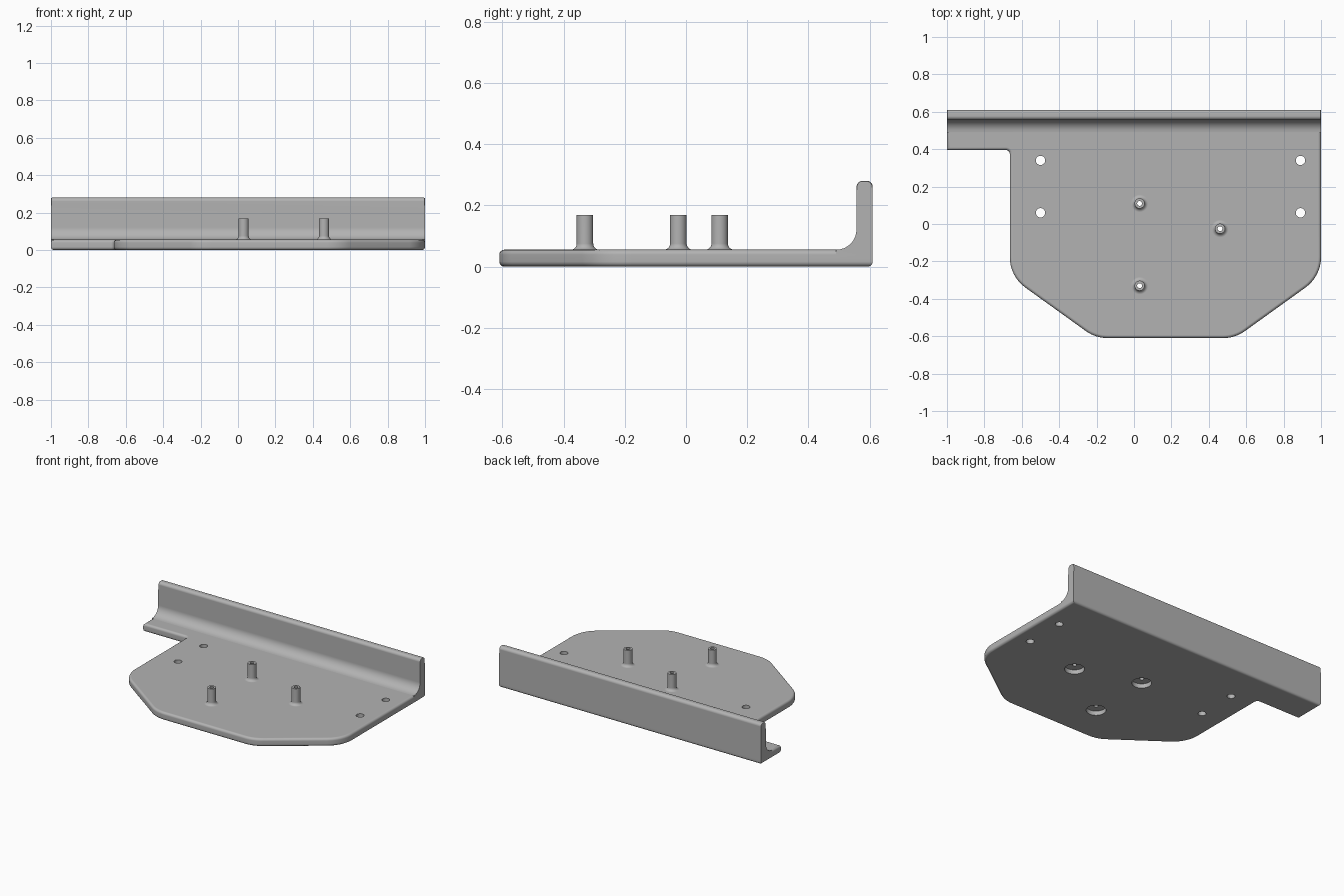
import bpy, bmesh, math
from mathutils import Vector

cube = bpy.data.objects.get("Cube")
if cube:
    bpy.data.objects.remove(cube, do_unlink=True)

THICK = 0.055
BACK = 0.61
TOP = 0.28
MID = 0.168          # centre line of the wide part of the plate

grey = bpy.data.materials.new("grey")
grey.use_nodes = True
grey.diffuse_color = (0.45, 0.45, 0.45, 1)
grey.node_tree.nodes["Principled BSDF"].inputs["Base Color"].default_value = (0.45, 0.45, 0.45, 1)


def to_object(name, bm):
    bmesh.ops.recalc_face_normals(bm, faces=bm.faces)
    mesh = bpy.data.meshes.new(name)
    bm.to_mesh(mesh)
    bm.free()
    mesh.materials.append(grey)
    obj = bpy.data.objects.new(name, mesh)
    bpy.context.collection.objects.link(obj)
    return obj


def rounded(corners, steps=8):
    """Turn (x, y, radius) corners into an outline with arcs."""
    out = []
    for i, (x, y, r) in enumerate(corners):
        p = Vector((x, y))
        if r == 0:
            out.append(p)
            continue
        a = (Vector(corners[i - 1][:2]) - p).normalized()
        b = (Vector(corners[(i + 1) % len(corners)][:2]) - p).normalized()
        half = a.angle(b) / 2
        centre = p + (a + b).normalized() * r / math.sin(half)
        start = p + a * r / math.tan(half) - centre
        end = p + b * r / math.tan(half) - centre
        sweep = math.pi - 2 * half
        for k in range(steps + 1):
            t = k / steps
            out.append(centre + (start * math.sin((1 - t) * sweep)
                                 + end * math.sin(t * sweep)) / math.sin(sweep))
    return out


def extruded(points, place, direction):
    bm = bmesh.new()
    face = bm.faces.new([bm.verts.new(place(p)) for p in points])
    res = bmesh.ops.extrude_face_region(bm, geom=[face])
    moved = [g for g in res["geom"] if isinstance(g, bmesh.types.BMVert)]
    bmesh.ops.translate(bm, verts=moved, vec=direction)
    bmesh.ops.recalc_face_normals(bm, faces=bm.faces)
    return bm


def bevel_rims(bm, axis, size, segments):
    rims = [e for e in bm.edges if abs((e.verts[0].co - e.verts[1].co)[axis]) < 1e-5]
    bmesh.ops.bevel(bm, geom=rims, offset=size, segments=segments, profile=0.5, affect='EDGES')


def lathe(name, profile, x, y, steps=32):
    """Spin a closed (radius, z) profile into a solid."""
    bm = bmesh.new()
    rings = []
    for r, z in profile:
        rings.append([bm.verts.new((x + r * math.cos(math.tau * k / steps),
                                    y + r * math.sin(math.tau * k / steps), z))
                      for k in range(steps)])
    for lo, hi in zip(rings, rings[1:]):
        for k in range(steps):
            n = (k + 1) % steps
            bm.faces.new((lo[k], lo[n], hi[n], hi[k]))
    bm.faces.new(rings[0][::-1])
    bm.faces.new(rings[-1])
    return to_object(name, bm)


# Base plate with the narrow ledge on the right
half = 0.832
outline = rounded([
    (-1, BACK, 0), (-1, 0.395, 0), (MID - half, 0.395, 0.02),
    (MID - half, -0.28, 0.2), (MID - 0.373, -BACK, 0.2),
    (MID + 0.373, -BACK, 0.2), (MID + half, -0.28, 0.2), (1, BACK, 0)])
bm = extruded(outline, lambda p: (p.x, p.y, 0), (0, 0, THICK))
bevel_rims(bm, 2, 0.016, 4)
body = to_object("mounting_plate", bm)

# Back wall with a filleted foot
profile = rounded([
    (0.49, THICK / 2, 0), (0.49, THICK, 0), (0.557, THICK, 0.066),
    (0.557, TOP, 0.02), (BACK, TOP, 0.02), (BACK, THICK / 2, 0)])
bm = extruded(profile, lambda p: (-1, p.x, p.y), (2, 0, 0))
bevel_ends = [e for e in bm.edges if abs(e.verts[0].co.x - e.verts[1].co.x) < 1e-5
              and min(v.co.z for v in e.verts) > 0.2]
bmesh.ops.bevel(bm, geom=bevel_ends, offset=0.006, segments=2, profile=0.5, affect='EDGES')
wall = to_object("back_wall", bm)

# Standoffs with flared feet, their bores and the recesses below
adds, cuts = [wall], []
R, FLARE = 0.027, 0.02
for x, y in ((0.03, 0.11), (0.03, -0.33), (0.46, -0.025)):
    shape = [(R + FLARE, THICK / 2)]
    for k in range(7):
        a = math.pi / 2 * k / 6
        shape.append((R + FLARE * (1 - math.sin(a)), THICK + FLARE * (1 - math.cos(a))))
    shape.append((R, 0.168))
    adds.append(lathe("standoff", shape, x, y))
    cuts.append(lathe("bore_cutter", [(0.062, -0.02), (0.062, 0.03), (0.013, 0.03), (0.013, 0.2)], x, y))

# Four screw holes
for x in (-0.5, 0.89):
    for y in (0.06, 0.34):
        cuts.append(lathe("screw_hole_cutter", [(0.025, -0.02), (0.025, 0.1)], x, y))

# Join and cut everything into one solid
for group, op in ((adds, 'UNION'), (cuts, 'DIFFERENCE')):
    for part in group:
        mod = body.modifiers.new(part.name, 'BOOLEAN')
        mod.operation, mod.object, mod.solver = op, part, 'EXACT'
solid = bpy.data.meshes.new_from_object(body.evaluated_get(bpy.context.evaluated_depsgraph_get()))
body.modifiers.clear()
body.data = solid
solid.materials.clear()
solid.materials.append(grey)
for p in solid.polygons:
    p.material_index = 0
for part in adds + cuts:
    bpy.data.objects.remove(part, do_unlink=True)

# Smooth curves, crisp flats
bpy.ops.object.select_all(action='DESELECT')
body.select_set(True)
bpy.context.view_layer.objects.active = body
bpy.ops.object.shade_smooth_by_angle(angle=math.radians(32))
weighted = body.modifiers.new("flat_normals", 'WEIGHTED_NORMAL')
weighted.keep_sharp = True
